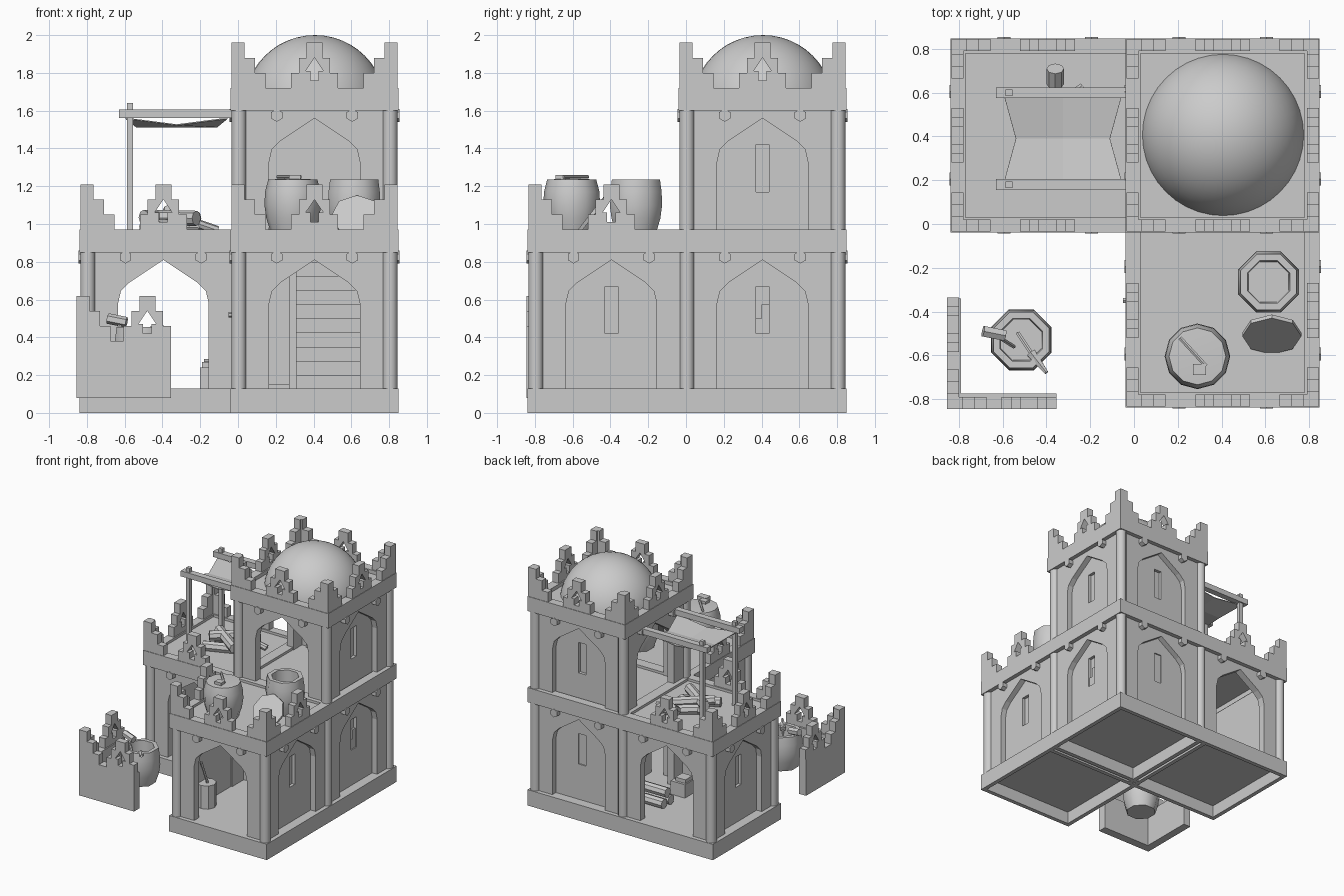
import bpy, bmesh
from math import radians, sin, cos, pi
from mathutils import Matrix, Vector

if "Cube" in bpy.data.objects:
    bpy.data.objects.remove(bpy.data.objects["Cube"])

T, R = Matrix.Translation, Matrix.Rotation


def add(name, mesh, mat=Matrix()):
    ob = bpy.data.objects.new(name, mesh)
    bpy.context.collection.objects.link(ob)
    ob.matrix_world = mat
    return ob


def from_bm(name, bm, mat=Matrix(), smooth=False):
    bmesh.ops.recalc_face_normals(bm, faces=bm.faces)
    me = bpy.data.meshes.new(name)
    bm.to_mesh(me)
    bm.free()
    ob = add(name, me, mat)
    if smooth:
        bpy.ops.object.select_all(action='DESELECT')
        ob.select_set(True)
        bpy.context.view_layer.objects.active = ob
        bpy.ops.object.shade_smooth_by_angle(angle=radians(50))
    return ob


def box(name, lo, hi, mat=Matrix()):
    lo, hi = Vector(lo), Vector(hi)
    bm = bmesh.new()
    bmesh.ops.create_cube(bm, size=1)
    for v in bm.verts:
        v.co = Vector(((lo[i] + hi[i]) / 2 + v.co[i] * (hi[i] - lo[i]) for i in range(3)))
    return from_bm(name, bm, mat)


def rod(name, p, q, r, n=8, r2=None, smooth=False):
    p, q = Vector(p), Vector(q)
    bm = bmesh.new()
    bmesh.ops.create_cone(bm, cap_ends=True, segments=n, radius1=r,
                          radius2=r if r2 is None else r2, depth=(q - p).length)
    mat = T((p + q) / 2) @ (q - p).to_track_quat('Z', 'Y').to_matrix().to_4x4()
    return from_bm(name, bm, mat, smooth)


def lathe(name, profile, n, mat):
    bm = bmesh.new()
    vs = [bm.verts.new((r, 0, z)) for r, z in profile]
    es = [bm.edges.new(e) for e in zip(vs, vs[1:])]
    bmesh.ops.spin(bm, geom=vs + es, axis=(0, 0, 1), cent=(0, 0, 0),
                   angle=2 * pi, steps=n, use_merge=True)
    bmesh.ops.remove_doubles(bm, verts=bm.verts, dist=1e-4)
    return from_bm(name, bm, mat, True)


def plate(name, loops, thick):
    """Flat outline with holes, extruded; returns a reusable mesh."""
    cu = bpy.data.curves.new(name, 'CURVE')
    cu.dimensions, cu.fill_mode, cu.extrude = '2D', 'BOTH', thick / 2
    for pts in loops:
        sp = cu.splines.new('POLY')
        sp.points.add(len(pts) - 1)
        for p, c in zip(sp.points, pts):
            p.co = (c[0], c[1], 0, 1)
        sp.use_cyclic_u = True
    ob = add(name, cu)
    dg = bpy.context.evaluated_depsgraph_get()
    me = bpy.data.meshes.new_from_object(ob.evaluated_get(dg))
    bpy.data.objects.remove(ob)
    bm = bmesh.new()
    bm.from_mesh(me)
    bmesh.ops.remove_doubles(bm, verts=bm.verts, dist=1e-5)
    bmesh.ops.recalc_face_normals(bm, faces=bm.faces)
    bm.to_mesh(me)
    bm.free()
    me.shade_flat()
    return me


def side(c, a, dist, z=0, u=0):
    return T((c[0], c[1], z)) @ R(radians(a), 4, 'Z') @ T((u, -dist, 0)) @ R(pi / 2, 4, 'X')


FRONT, RIGHT, BACK, LEFT = 0, 90, 180, 270
fm, tw, bl = (.405, -.395), (.405, .405), (-.395, .405)   # front room, tower, back-left room

# Reusable meshes: arched wall, blind window panel, merlons
half = [(.24, .13), (.24, .58), (.225, .645), (.18, .69), (.09, .75)]
arch = half + [(0, .81)] + [(-x, z) for x, z in reversed(half)]


def rect(x, a, b):
    return [(-x, a), (x, a), (x, b), (-x, b)]


walls = {lo: plate("wall", [[(.4, lo)] + [(.4, .86), (-.4, .86), (-.4, lo)]
         + [(x, max(z, lo)) for x, z in reversed(arch)]], .06) for lo in (.13, .2)}
panel = plate("panel", [rect(.25, .13, .83), rect(.035, .42, .67)], .025)
s = [(.125, 0), (.125, .08), (.083, .08), (.083, .16), (.042, .16), (.042, .24)]
arrow = [(-.022, .04), (.022, .04), (.022, .09), (.047, .09), (0, .16), (-.047, .09), (-.022, .09)]
merlon = plate("merlon", [s + [(-x, z) for x, z in reversed(s)], arrow], .055)
arm = [(0, 0), (.18, 0), (.18, .08), (.125, .08), (.125, .16), (.07, .16), (.07, .24), (0, .24)]
arm_l = plate("corner_merlon", [[(x - .44, z) for x, z in arm]], .055)
arm_r = plate("corner_merlon", [[(.44 - x, z) for x, z in arm]], .055)
ring = plate("ring", [rect(.444, -.444, .444), rect(.375, -.375, .375)], 1)
base_ring = plate("base_ring", [rect(.444, -.444, .444), rect(.41, -.41, .41)], 1)


def wall(c, a, dz=0, kind="open"):
    add("arched_wall", walls[.2 if dz else .13], side(c, a, .38, dz))
    if kind == "window":
        add("window_panel", panel, side(c, a, .352, dz))
        box("window_back", (-.3, .15, 0), (.3, .84, .01), side(c, a, .33, dz))
    for u in (-.2, .2):                       # beam ends below the band
        m = side(c, a, 0, 0, u)
        rod("beam_end", m @ Vector((0, .825 + dz, .36)), m @ Vector((0, .825 + dz, .449)), .034, 6)


def band(c, z0, z1, floor, frame=ring):
    add("band", frame, T((*c, (z0 + z1) / 2)) @ Matrix.Diagonal((1, 1, z1 - z0, 1)))
    box("floor_slab", (c[0] - .42, c[1] - .42, floor - .03), (c[0] + .42, c[1] + .42, floor))


def parapet(c, a, z, parts="LMR", u=0):
    for key, me in zip("LMR", (arm_l, merlon, arm_r)):
        if key in parts:
            add("merlon", me, side(c, a, .4125, z, u if key == "M" else 0))


# Ground floor
for c in (fm, tw, bl):
    band(c, 0, .13, .13, base_ring)
    band(c, .85, .97, .95)
for c, a, k in ((fm, FRONT, "open"), (fm, RIGHT, "window"), (fm, LEFT, "open"),
                (tw, FRONT, "open"), (tw, LEFT, "open"), (tw, RIGHT, "window"),
                (tw, BACK, "window"), (bl, FRONT, "open"), (bl, BACK, "open"),
                (bl, LEFT, "window")):
    wall(c, a, 0, k)
# Upper tower floor
band(tw, 1.6, 1.72, 1.69)
for a, k in ((FRONT, "open"), (LEFT, "open"), (RIGHT, "window"), (BACK, "window")):
    wall(tw, a, .75, k)
    parapet(tw, a, 1.72)
# Columns at every room corner
corners = {(round(c[0] + i, 3), round(c[1] + j, 3)) for c in (fm, tw, bl)
           for i in (-.4, .4) for j in (-.4, .4)}
for x, y in sorted(corners):
    rod("column", (x, y, .12), (x, y, .86), .04, 12, smooth=True)
    if x > -.1 and y > -.1:
        rod("upper_column", (x, y, .96), (x, y, 1.61), .04, 12, smooth=True)
# Terrace parapets
for c, a, p in ((fm, FRONT, "LMR"), (fm, RIGHT, "LM"), (fm, LEFT, "MR"),
                (bl, LEFT, "LMR"), (bl, FRONT, "LM"), (bl, BACK, "MR")):
    parapet(c, a, .97, p)
# Dome
lathe("dome", [(.375 * cos(t * pi / 24), .375 * sin(t * pi / 24)) for t in range(13)],
      40, T((.407, .407, 1.625)))

# Door with handle on the left of the front room
add("door", plate("door", [arch], .03), side(fm, LEFT, .375))
rod("door_handle", (.01, -.35, .52), (-.05, -.35, .52), .014, 6)
# Inner staircase
for i in range(10):
    box("stair", (.31, .05 + i * .07, .13), (.76, .76, .205 + i * .075 - .005))
box("stair_side", (.27, .06, .13), (.31, .74, .85))

# Loose parapet corner in front
box("loose_wall_front", (-.855, -.845, .08), (-.355, -.775, .38))
box("loose_wall_side", (-.855, -.776, .08), (-.79, -.34, .38))
parapet((-.415, -.405), FRONT, .38, "LM", -.065)
parapet((-.415, -.405), LEFT, .38, "MR", .055)

# Barrels
body = [(0, 0), (.115, 0), (.14, .08), (.15, .15), (.147, .22), (.138, .285)]
hollow = [(.105, .285), (.1, .1), (0, .1)]
spin = R(pi / 8, 4, 'Z')
lathe("open_barrel", body + hollow, 8, T((.615, -.265, .95)) @ spin)
lathe("closed_barrel", body[:-1] + [(.13, .285), (0, .292)], 12, T((.29, -.605, .95)))
lathe("tool_barrel", body + hollow, 8, T((-.515, -.53, .17)) @ spin)
m = T((.63, -.505, 1.04)) @ R(radians(52), 4, 'X')
rod("leaning_lid", m @ Vector((0, 0, -.01)), m @ Vector((0, 0, .01)), .135, 8)
# Tools
rod("paddle_handle", (-.53, -.5, .3), (-.45, -.62, .45), .01, 6)
rod("paddle_blade", (-.47, -.59, .43), (-.4, -.68, .46), .025, 6, .01)
rod("hammer_handle", (-.55, -.56, .3), (-.645, -.5, .5), .01, 6)
rod("hammer_head", (-.69, -.49, .5), (-.59, -.51, .48), .028, 6)
rod("ladle_handle", (.21, -.52, 1.25), (.33, -.65, 1.25), .01, 6)
box("ladle_bowl", (.27, -.69, 1.235), (.33, -.64, 1.26))
# Chopping block with tool
rod("chopping_block", (.085, -.53, .13), (.085, -.53, .32), .075, 8)
rod("axe_handle", (.1, -.53, .3), (.07, -.58, .5), .01, 6)

# Awning on the back-left terrace
for y in (.18, .6):
    box("awning_post", (-.587, y - .015, .94), (-.555, y + .015, 1.64))
    box("awning_beam", (-.63, y - .025, 1.56), (-.03, y + .025, 1.605))
bm = bmesh.new()
bmesh.ops.create_grid(bm, x_segments=2, y_segments=2, size=1)
for v in bm.verts:
    x, y = v.co.x, v.co.y
    v.co = Vector((-.325 + x * (.27 if abs(y) > .5 else .215), .39 + y * .2,
                   1.518 + .035 * abs(x) * abs(y) + .01 * abs(y)))
cloth = from_bm("awning_cloth", bm)
cloth.modifiers.new("thickness", 'SOLIDIFY').thickness = .006

# Log piles and crates
for dy, z, turn in ((-.1, .985, .06), (0, .985, -.05), (.09, .985, .1),
                    (-.05, 1.035, -.1), (.04, 1.035, .12)):
    rod("terrace_log", (-.5, .42 + dy - turn, z), (-.22, .42 + dy + turn, z - .005), .04, 8)
rod("leaning_log", (-.27, .5, 1.02), (-.11, .53, .965), .025, 8)
rod("stump", (-.36, .64, 1.02), (-.36, .71, 1.07), .04, 8)
for y, z in ((.45, .17), (.54, .17), (.495, .245)):
    rod("ground_log", (-.18, y, z), (.12, y, z), .04, 8)
box("crate", (-.2, .16, .13), (-.07, .3, .24))
box("small_crate", (-.19, .19, .24), (-.1, .28, .27))
